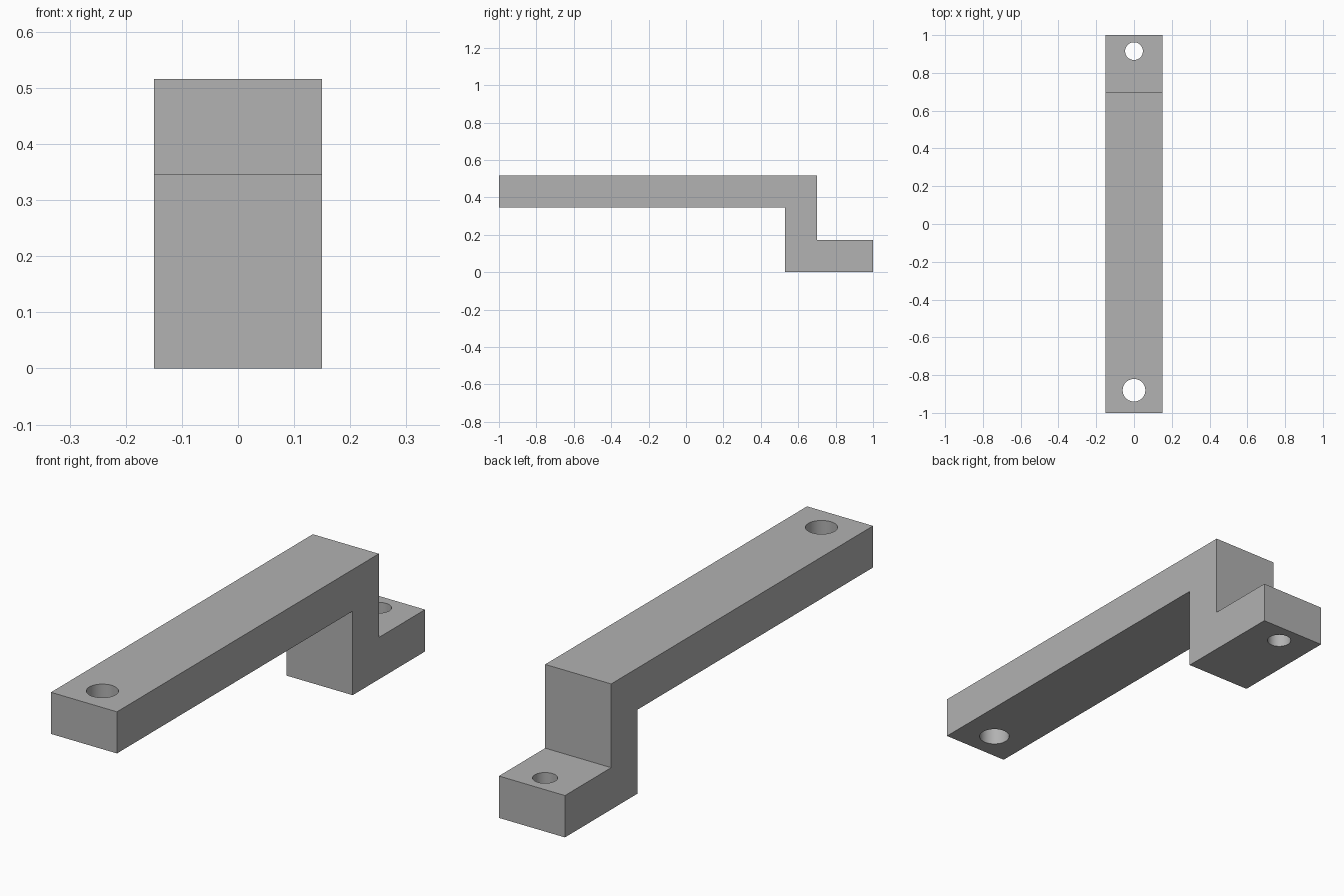
import bpy
import bmesh
import math

if "Cube" in bpy.data.objects:
    bpy.data.objects.remove(bpy.data.objects["Cube"], do_unlink=True)

HALF_WIDTH = 0.15

grey = bpy.data.materials.new("plain_grey")
grey.use_nodes = True
colour = (0.445, 0.445, 0.445, 1)
grey.diffuse_color = colour
grey.node_tree.nodes["Principled BSDF"].inputs["Base Color"].default_value = colour

# Stepped side profile (y, z): long upper arm, riser, short foot
profile = [(-1, 0.345), (0.53, 0.345), (0.53, 0), (1, 0),
           (1, 0.172), (0.7, 0.172), (0.7, 0.516), (-1, 0.516)]
bm = bmesh.new()
side = bm.faces.new([bm.verts.new((-HALF_WIDTH, y, z)) for y, z in profile])
extruded = bmesh.ops.extrude_face_region(bm, geom=[side])["geom"]
bmesh.ops.translate(bm, vec=(2 * HALF_WIDTH, 0, 0),
                    verts=[v for v in extruded if isinstance(v, bmesh.types.BMVert)])
bmesh.ops.recalc_face_normals(bm, faces=bm.faces)
mesh = bpy.data.meshes.new("stepped_bracket")
bm.to_mesh(mesh)
bm.free()
mesh.materials.append(grey)
bracket = bpy.data.objects.new("stepped_bracket", mesh)
bpy.context.collection.objects.link(bracket)


def drill(name, y, z, radius):
    """Cut a vertical round hole through the bracket."""
    bpy.ops.mesh.primitive_cylinder_add(vertices=40, radius=radius, depth=0.3,
                                        location=(0, y, z))
    cutter = bpy.context.object
    cutter.name = name + "_cutter"
    cutter.hide_render = True
    cutter.data.materials.append(grey)
    cut = bracket.modifiers.new(name, "BOOLEAN")
    cut.operation = "DIFFERENCE"
    cut.solver = "EXACT"
    cut.object = cutter
    bpy.ops.object.select_all(action="DESELECT")
    bracket.select_set(True)
    bpy.context.view_layer.objects.active = bracket
    bpy.ops.object.modifier_apply(modifier=name)
    bpy.data.objects.remove(cutter, do_unlink=True)


# Bolt holes in the arm tip and the foot
drill("arm_hole", -0.88, 0.43, 0.06)
drill("foot_hole", 0.915, 0.086, 0.047)

bpy.ops.object.shade_smooth_by_angle(angle=math.radians(30))
